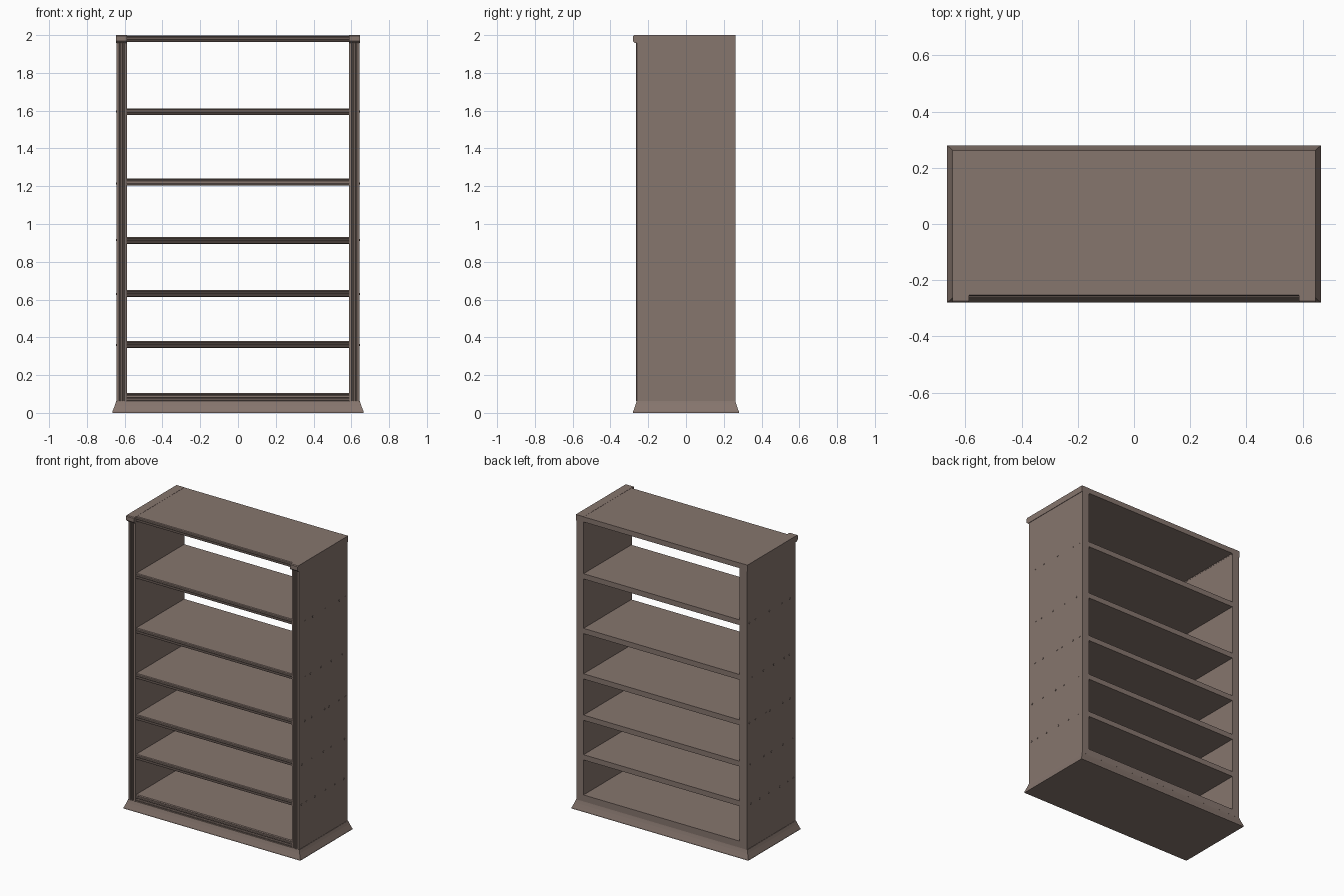
import bpy, bmesh, math
from mathutils import Vector, Matrix

if "Cube" in bpy.data.objects:
    bpy.data.objects.remove(bpy.data.objects["Cube"])

wood = bpy.data.materials.new("grey_brown_wood")
wood.diffuse_color = (0.24, 0.18, 0.155, 1)
wood.use_nodes = True
wood.node_tree.nodes["Principled BSDF"].inputs["Base Color"].default_value = wood.diffuse_color


def finish(name, bm):
    bmesh.ops.recalc_face_normals(bm, faces=bm.faces)
    me = bpy.data.meshes.new(name)
    bm.to_mesh(me)
    bm.free()
    me.materials.append(wood)
    ob = bpy.data.objects.new(name, me)
    bpy.context.collection.objects.link(ob)
    return ob


def prism(name, pts, place, a, b):
    """Extrude a 2D outline; place(u, v, t) maps it into space."""
    bm = bmesh.new()
    lo = [bm.verts.new(place(u, v, a)) for u, v in pts]
    hi = [bm.verts.new(place(u, v, b)) for u, v in pts]
    bm.faces.new(lo)
    bm.faces.new(hi)
    n = len(pts)
    for i in range(n):
        j = (i + 1) % n
        bm.faces.new((lo[i], lo[j], hi[j], hi[i]))
    return finish(name, bm)


BACK, FRONT = 0.262, -0.264
OUT, INN = 0.643, 0.588

# flared plinth: stacked rectangular rings
bm = bmesh.new()
rings = []
for off, z in [(0.022, 0), (0.022, 0.008), (0.017, 0.02), (0.009, 0.04), (0.004, 0.055), (0.002, 0.062)]:
    x, y = OUT + off, 0.26 + off * 0.9
    rings.append([bm.verts.new((sx * x, sy * y, z))
                  for sx, sy in ((-1, -1), (1, -1), (1, 1), (-1, 1))])
bm.faces.new(rings[0])
bm.faces.new(rings[-1])
for r, s in zip(rings, rings[1:]):
    for i in range(4):
        j = (i + 1) % 4
        bm.faces.new((r[i], r[j], s[j], s[i]))
finish("plinth", bm)

# side panels with fluted front edge, and end caps on top
flute = [(OUT, BACK), (OUT, FRONT + 0.004), (OUT - 0.006, FRONT), (OUT - 0.013, FRONT),
         (OUT - 0.016, FRONT + 0.007), (OUT - 0.021, FRONT + 0.007),
         (OUT - 0.024, FRONT), (INN + 0.024, FRONT),
         (INN + 0.021, FRONT + 0.007), (INN + 0.016, FRONT + 0.007),
         (INN + 0.013, FRONT), (INN + 0.006, FRONT), (INN, FRONT + 0.004), (INN, BACK)]
cap = [(-0.28, 1.968), (-0.28, 1.995), (-0.275, 2.0), (BACK, 2.0), (BACK, 1.958), (-0.27, 1.958)]
for side, s in (("left", -1), ("right", 1)):
    prism(side + "_side_panel", flute, lambda u, v, t: (s * u, v, t), 0.062, 1.958)
    prism(side + "_top_cap", cap, lambda u, v, t: (s * t, u, v), INN - 0.001, OUT + 0.003)

# shelves with a beaded front edge
def shelf_profile(z0, z1):
    f, h = -0.258, z1 - z0
    edge = [(0.006, 0), (0, 0.1), (0, 0.25), (0.007, 0.32), (0.007, 0.4), (0, 0.47),
            (0, 0.66), (0.007, 0.72), (0.007, 0.8), (0.002, 0.87), (0.006, 1)]
    return [(f + d, z0 + k * h) for d, k in edge] + [(BACK, z1), (BACK, z0)]

levels = [(0.062, 0.106), (0.344, 0.380), (0.614, 0.650), (0.895, 0.931),
          (1.204, 1.240), (1.576, 1.612), (1.964, 1.999)]
for i, (z0, z1) in enumerate(levels):
    name = "top_board" if i == 6 else "shelf_%d" % (i + 1)
    prism(name, shelf_profile(z0, z1), lambda u, v, t: (t, u, v), -INN, INN)

# small nail heads on the outer sides, along each shelf
nails = {1.595: (-0.20, -0.115, 0.02, 0.17, 0.235),
         1.215: (-0.195, -0.14, -0.025, 0.085, 0.205),
         0.915: (-0.20, -0.125, 0.015, 0.06, 0.17, 0.235),
         0.630: (-0.23, -0.125, 0.0, 0.08, 0.225),
         0.360: (-0.235, -0.18, -0.09, 0.025, 0.125, 0.22)}
bm = bmesh.new()
for s in (-1, 1):
    for z, ys in nails.items():
        for y in ys:
            m = Matrix.Translation((s * (OUT + 0.0005), y, z)) @ Matrix.Rotation(math.pi / 2, 4, 'Y')
            bmesh.ops.create_cone(bm, cap_ends=True, segments=6, radius1=0.006,
                                  radius2=0.006, depth=0.005, matrix=m)
finish("nail_heads", bm)
